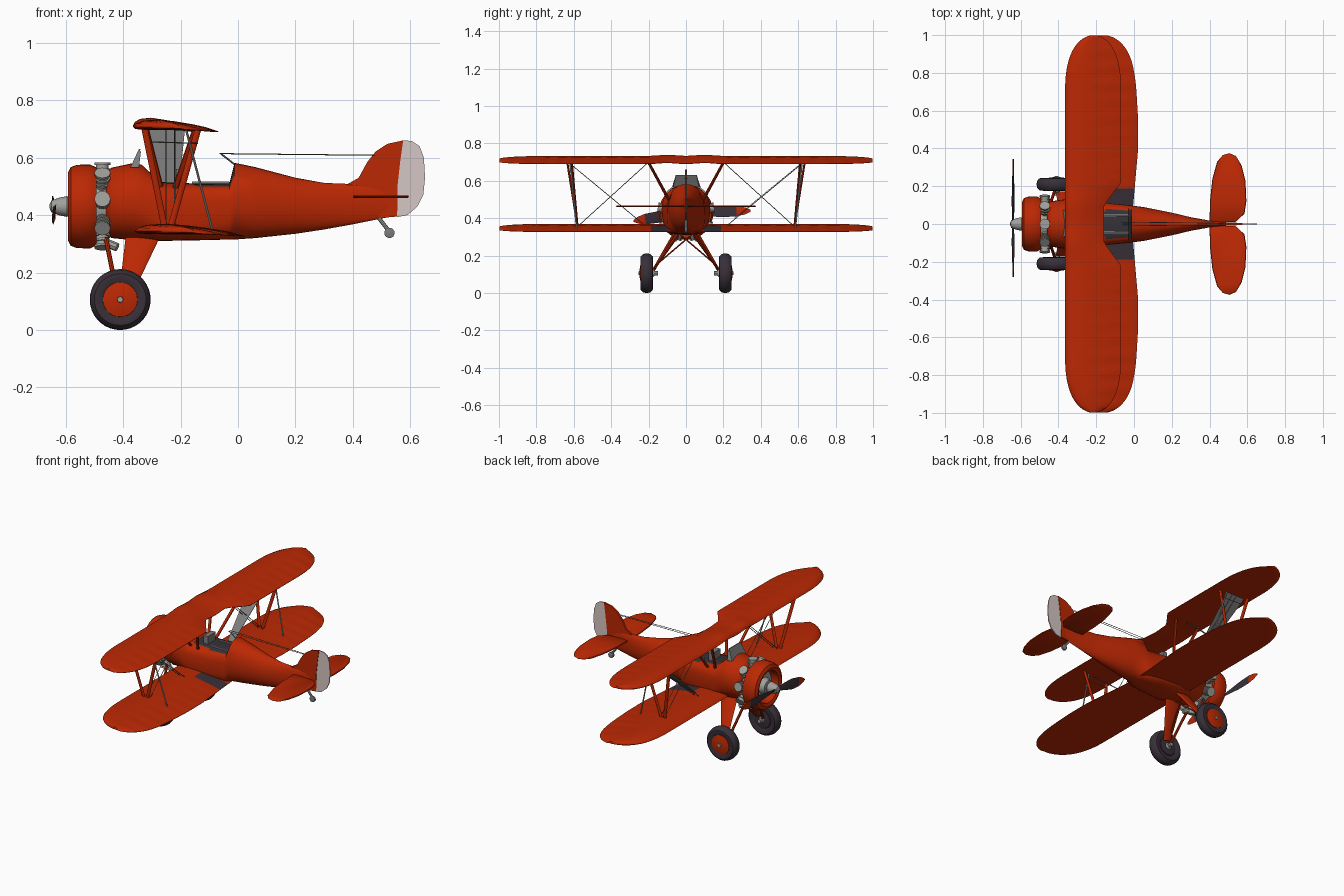
import bpy, bmesh, math
from mathutils import Vector

if "Cube" in bpy.data.objects:
    bpy.data.objects.remove(bpy.data.objects["Cube"])


def material(name, rgb):
    m = bpy.data.materials.new(name)
    m.diffuse_color = (*rgb, 1)
    m.use_nodes = True
    m.node_tree.nodes["Principled BSDF"].inputs["Base Color"].default_value = m.diffuse_color
    return m


RED = material("red paint", (0.50, 0.021, 0.001))
TIRE = material("dark rubber", (0.040, 0.029, 0.040))
METAL = material("grey metal", (0.35, 0.35, 0.33))
WHITE = material("pale rudder", (0.66, 0.57, 0.55))
DARK = material("dark interior", (0.035, 0.032, 0.040))
WIRE = material("wire", (0.16, 0.15, 0.14))
GLASS = material("grey glass", (0.20, 0.20, 0.20))


def finish(name, bm, mats, rule=None, angle=40):
    bmesh.ops.recalc_face_normals(bm, faces=bm.faces)
    if rule:
        for f in bm.faces:
            f.material_index = rule(f.calc_center_median(), f.normal)
    me = bpy.data.meshes.new(name)
    bm.to_mesh(me)
    bm.free()
    for m in mats:
        me.materials.append(m)
    me.shade_smooth()
    me.set_sharp_from_angle(angle=math.radians(angle))
    ob = bpy.data.objects.new(name, me)
    bpy.context.collection.objects.link(ob)
    return ob


def loft(name, rings, mats, rule=None, closed=False, angle=40):
    """Skin a list of equal rings; caps the ends unless closed."""
    bm = bmesh.new()
    vs = [[bm.verts.new(p) for p in r] for r in rings]
    n = len(rings[0])
    for k in range(len(vs) if closed else len(vs) - 1):
        a, b = vs[k], vs[(k + 1) % len(vs)]
        for i in range(n):
            j = (i + 1) % n
            bm.faces.new((a[i], a[j], b[j], b[i]))
    if not closed:
        bm.faces.new(vs[0])
        bm.faces.new(vs[-1])
    return finish(name, bm, mats, rule, angle)


def lathe(name, profile, center, mat, axis="x", seg=36, closed=False):
    """Turn (offset, radius) pairs around an x or y axis."""
    rings = []
    for o, r in profile:
        ring = []
        for i in range(seg):
            a = 2 * math.pi * i / seg
            u, w = r * math.cos(a), r * math.sin(a)
            ring.append(Vector(center) + Vector((o, u, w) if axis == "x" else (u, o, w)))
        rings.append(ring)
    return loft(name, rings, [mat], closed=closed)


def rod(name, p, q, r, mat, r2=None, seg=8, flat=1.0):
    """Round or flattened rod; flat scales the thickness across x."""
    p, q = Vector(p), Vector(q)
    d = (q - p).normalized()
    u = Vector((1, 0, 0)) if abs(d.x) < 0.9 else Vector((0, 0, 1))
    v = d.cross(u).normalized()
    u = v.cross(d)
    rings = [[c + u * rr * math.cos(2 * math.pi * i / seg) + v * rr * flat * math.sin(2 * math.pi * i / seg)
              for i in range(seg)] for c, rr in ((p, r), (q, r if r2 is None else r2))]
    return loft(name, rings, [mat])


def slab(name, pts, thick, mat):
    """Thin upright plate from an x, z outline."""
    return loft(name, [[(x, s * thick, z) for x, z in pts] for s in (-1, 1)], [mat])


# fuselage: x, bottom, top, half width, corner squareness
SECTIONS = [(-.46, .335, .545, .10, 1), (-.44, .32, .565, .12, 1), (-.37, .313, .58, .13, .95),
            (-.335, .312, .575, .13, .9), (-.27, .31, .515, .122, .6), (-.15, .312, .51, .112, .55),
            (-.03, .315, .51, .10, .6), (-.012, .315, .582, .098, .9), (.06, .32, .567, .088, .95),
            (.2, .335, .53, .06, 1), (.3, .35, .512, .036, 1), (.4, .368, .508, .018, 1),
            (.5, .388, .5, .008, 1), (.555, .40, .485, .004, 1)]


def spow(v, e):
    return math.copysign(abs(v) ** e, v)


rings = []
for x, zb, zt, w, e in SECTIONS:
    a = [2 * math.pi * i / 32 for i in range(32)]
    rings.append([(x, w * spow(math.cos(t), e), (zb + zt) / 2 + (zt - zb) / 2 * spow(math.sin(t), e)) for t in a])
loft("fuselage", rings, [RED, DARK],
     lambda c, n: 1 if -.27 < c.x < -.012 and abs(c.y) < .072 and c.z > .49 else 0, angle=50)

# cowling, engine and spinner
EC = (0, 0, .43)
lathe("cowling", [(-.498, .11), (-.493, .136), (-.515, .146), (-.56, .145), (-.582, .137), (-.592, .118),
                  (-.584, .10), (-.55, .097)], EC, RED, closed=True, seg=40)
lathe("engine_core", [(-.45, .095), (-.54, .09), (-.55, .05), (-.58, .04), (-.585, .02)], EC, METAL, seg=24)
for k in range(9):
    t = math.pi / 2 + 2 * math.pi * k / 9
    d = Vector((0, math.cos(t), math.sin(t)))
    base = Vector((-.472, 0, .43))
    rod("cylinder", base + d * .07, base + d * .152, .022, METAL, seg=12)
    for r in (.105, .125, .145):
        rod("cylinder_fin", base + d * r, base + d * (r + .008), .028, METAL, seg=12)
for s in (1, -1):
    rod("exhaust", (-.45, s * .05, .30), (-.42, s * .06, .288), .015, METAL)
lathe("spinner", [(-.58, .024), (-.595, .036), (-.625, .03), (-.65, .02), (-.656, .006)], EC, METAL, seg=20)

# propeller with red tips
for name, tip in (("blade_left", (-.64, .345, .44)), ("blade_right", (-.64, -.28, .385))):
    p, q = Vector((-.64, 0, .43)), Vector(tip)
    d = (q - p).normalized()
    side = d.cross(Vector((1, 0, 0)))
    rings = []
    for f, w in ((.05, .01), (.3, .022), (.55, .031), (.78, .028), (.92, .018), (1, .005)):
        c = p + (q - p) * f
        tw = .5 * (1 - f)
        u = side * math.cos(tw) + Vector((math.sin(tw), 0, 0))
        rings.append([c + u * w, c + Vector((.004, 0, 0)), c - u * w, c - Vector((.004, 0, 0))])
    loft(name, rings, [TIRE, RED], lambda c, n: 1 if abs(c.y) > .8 * abs(tip[1]) else 0)

# wings: airfoil as (chord fraction, upper, lower)
FOIL = [(0, 0, 0), (.03, .012, -.007), (.12, .022, -.010), (.3, .026, -.011), (.5, .019, -.011),
        (.7, .007, -.012), (.85, -.003, -.014), (1, -.016, -.018)]


def wing(name, le, te, z0, upper, mats, rule=None):
    rings = []
    N = 101
    for k in range(N):
        y = -math.sin(math.pi / 2 * (1 - 2 * k / (N - 1))) * .998
        ay = abs(y)
        t = max(0, (ay - .68) / .32)
        s = max(.04, (1 - t ** 2.7) ** .5)
        mid = (le + te) / 2 + .005
        a, b = mid + (le - mid) * s, mid + (te - mid) * s
        z = z0
        th = .35 + .65 * s
        if upper:  # rear cut-out over the cockpit and a dip on the centre line
            b -= .09 * max(0, min(1, (.22 - ay) / .12))
            z += .006 * math.exp(-((ay - .1) / .06) ** 2)
        else:  # trailing edge bows in at the root and towards the tip
            b -= .035 * max(0, 1 - ay / .4) + .015 * max(0, min(1, (ay - .55) / .25)) * s
        rip = .002 * math.sin(y * 70) * (ay > .12) * s
        top = [(a + (b - a) * f, y, z + u * th + (rip if .6 < f < 1 else 0)) for f, u, l in FOIL]
        low = [(a + (b - a) * f, y, z + l * th) for f, u, l in reversed(FOIL[1:])]
        rings.append(top + low)
    loft(name, rings, mats, rule, angle=60)


wing("upper_wing", -.365, -.068, .707, True, [RED])
# dark walkways on the lower wing roots
wing("lower_wing", -.36, .022, .344, False, [RED, TIRE],
     lambda c, n: 1 if n.z > .5 and .09 < abs(c.y) < .20 and c.x > -.17 else 0)

# wing struts and bracing wires
for s in (1, -1):
    rod("front_strut", (-.325, s * .635, .70), (-.255, s * .58, .355), .011, RED, flat=.5)
    rod("rear_strut", (-.14, s * .61, .695), (-.235, s * .58, .355), .011, RED, flat=.5)
    rod("aft_strut", (-.18, s * .62, .695), (-.09, s * .585, .35), .004, METAL)
    rod("front_cabane", (-.32, s * .20, .70), (-.27, s * .09, .50), .010, RED, flat=.6)
    rod("rear_cabane", (-.15, s * .20, .695), (-.22, s * .09, .49), .010, RED, flat=.6)
    for dx in (0, .03):
        rod("lift_wire", (-.25 + dx, s * .20, .70), (-.25 + dx, s * .58, .355), .002, WIRE, seg=4)
        rod("landing_wire", (-.25 + dx, s * .63, .70), (-.25 + dx, s * .2, .345), .002, WIRE, seg=4)
    rod("strut_wire", (-.32, s * .62, .655), (-.14, s * .62, .65), .002, WIRE, seg=4)
    rod("aerial_wire", (-.065, s * .01, .614), (.50, s * .004, .608), .0018, WIRE, seg=4)
    rod("cockpit_rail", (-.16, s * .045, .512), (-.03, s * .045, .512), .005, METAL, seg=6)
rod("aerial_mast", (-.06, 0, .614), (-.01, 0, .575), .003, WIRE, seg=6)
# grey bracing panel that follows the landing wires
panel = [(-.31, .62, .695), (-.185, .62, .695), (-.215, .26, .40), (-.255, .26, .40)]
loft("bracing_panel", [[(x, y, z + o) for x, y, z in panel] for o in (0, .003)], [GLASS])

# raked windscreen and seat
ws = [(-.375, -.07, .565), (-.375, .07, .565), (-.345, .055, .63), (-.345, -.055, .63)]
loft("windscreen", [[(x + o, y, z) for x, y, z in ws] for o in (0, .006)], [GLASS])
for s in (1, -1):
    side = [(-.375, s * .07, .565), (-.345, s * .075, .565), (-.338, s * .058, .62), (-.345, s * .055, .63)]
    loft("windscreen_side", [[(x, y + o, z) for x, y, z in side] for o in (0, .003)], [GLASS])
loft("seat_back", [[(x, y, z) for x, y in ((-.215, -.04), (-.185, -.04), (-.185, .04), (-.215, .04))]
                   for z in (.50, .56)], [GLASS])

# tail: fin, rudder, stabilizer
slab("fin", [(.36, .46), (.38, .507), (.42, .53), (.45, .585), (.48, .622), (.52, .648), (.575, .66),
             (.565, .59), (.555, .50), (.553, .395), (.5, .39)], .006, RED)
slab("rudder", [(.553, .393), (.555, .50), (.565, .59), (.575, .66), (.605, .658), (.632, .64), (.647, .60),
                (.651, .53), (.645, .47), (.625, .43), (.59, .40)], .003, WHITE)
STAB = [(.40, .005), (.402, .12), (.415, .24), (.44, .33), (.47, .365), (.505, .375), (.54, .36), (.57, .31),
        (.59, .23), (.595, .12), (.585, .055), (.54, .012)]
for s in (1, -1):
    loft("stabilizer", [[(.5 + (x - .5) * k, s * (.19 + (y - .19) * k), .464 + h) for x, y in STAB]
                        for k, h in ((.97, -.004), (1, 0), (.97, .004))], [RED])

# tail wheel
rod("tail_strut", (.49, 0, .39), (.525, 0, .345), .007, METAL)
lathe("tail_wheel", [(-.008, .010), (-.006, .018), (.006, .018), (.008, .010)], (.527, 0, .338), GLASS, "y", 16)

# main landing gear
for s in (1, -1):
    c = (-.41, s * .21, .106)
    lathe("tire", [(-.024, .056), (-.034, .072), (-.032, .09), (-.018, .103), (0, .106), (.018, .103),
                   (.032, .09), (.034, .072), (.024, .056)], c, TIRE, "y", 36)
    lathe("wheel_disc", [(s * .02, .062), (s * .030, .060), (s * .037, .03), (s * .038, .012)], c, RED, "y", 28)
    lathe("inner_disc", [(-s * .02, .06), (-s * .028, .055), (-s * .032, .03)], c, TIRE, "y", 24)
    lathe("inner_hub", [(-s * .03, .022), (-s * .042, .015)], c, METAL, "y", 16)
    lathe("wheel_nut", [(s * .03, .013), (s * .044, .010)], c, METAL, "y", 8)
    rod("gear_leg", (-.33, s * .03, .335), (-.39, s * .168, .13), .06, RED, .024, seg=14, flat=.2)
    rod("front_brace", (-.46, s * .06, .32), (-.42, s * .175, .12), .008, RED)
    rod("cross_brace", (-.33, -s * .04, .32), (-.40, s * .16, .15), .004, RED)
    rod("axle", (-.41, s * .15, .106), (-.41, s * .20, .106), .012, METAL)
